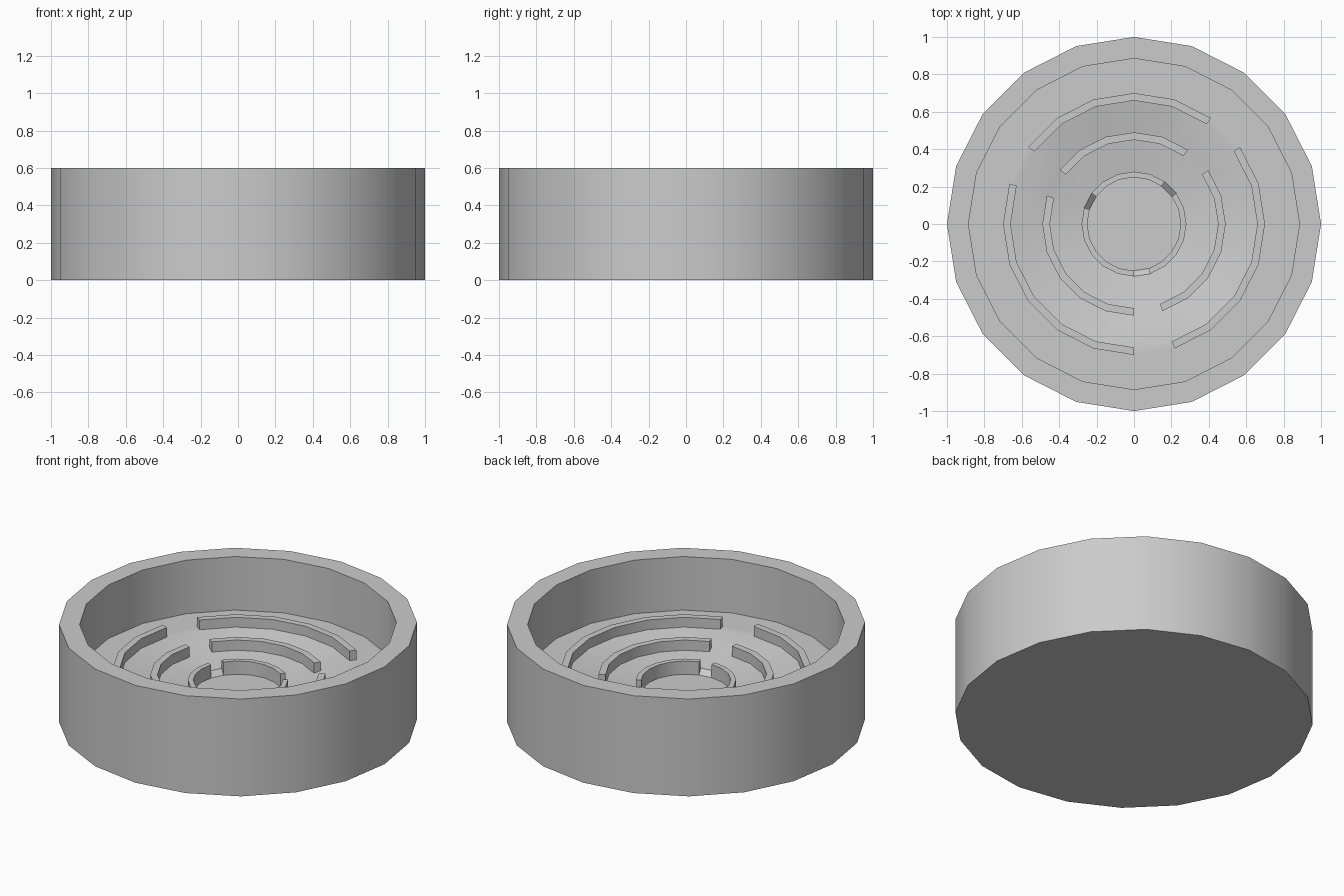
import bpy, bmesh, math

if "Cube" in bpy.data.objects:
    bpy.data.objects.remove(bpy.data.objects["Cube"])

SEG = 20
GAPS = {2, 8, 15}            # segments where the raised rings are interrupted
# (radius, z) from the underside, over the rim, down into the stepped bowl
PROFILE = [(1, 0), (1, 0.6), (0.885, 0.6), (0.885, 0.27), (0.70, 0.27),
           (0.66, 0.27), (0.49, 0.235), (0.45, 0.225), (0.28, 0.20), (0.25, 0.17)]
# profile band index -> height of the ring's top
RINGS = {4: 0.33, 6: 0.288, 8: 0.252}

bm = bmesh.new()
loops = []
for r, z in PROFILE:
    loops.append([bm.verts.new((r * math.cos(math.tau * k / SEG),
                                r * math.sin(math.tau * k / SEG), z)) for k in range(SEG)])

# Lathed walls and bowl, remembering the bands that become rings
ring_faces = {b: [] for b in RINGS}
for b in range(len(loops) - 1):
    lo, hi = loops[b], loops[b + 1]
    for k in range(SEG):
        n = (k + 1) % SEG
        f = bm.faces.new((lo[k], lo[n], hi[n], hi[k]))
        if b in RINGS and k not in GAPS:
            ring_faces[b].append(f)

# Underside and centre disc
bm.faces.new(loops[0][::-1])
bm.faces.new(loops[-1])

# Raised broken rings
for b, faces in ring_faces.items():
    res = bmesh.ops.extrude_face_region(bm, geom=faces)
    for v in res["geom"]:
        if isinstance(v, bmesh.types.BMVert):
            v.co.z = RINGS[b]
    bmesh.ops.delete(bm, geom=[f for f in faces if f.is_valid], context='FACES_ONLY')

bmesh.ops.recalc_face_normals(bm, faces=bm.faces[:])
mesh = bpy.data.meshes.new("ringed_dish")
bm.to_mesh(mesh)
bm.free()
dish = bpy.data.objects.new("ringed_dish", mesh)
bpy.context.collection.objects.link(dish)

# Smooth round walls, crisp rims
bpy.context.view_layer.objects.active = dish
dish.select_set(True)
bpy.ops.object.shade_smooth_by_angle(angle=math.radians(30))
